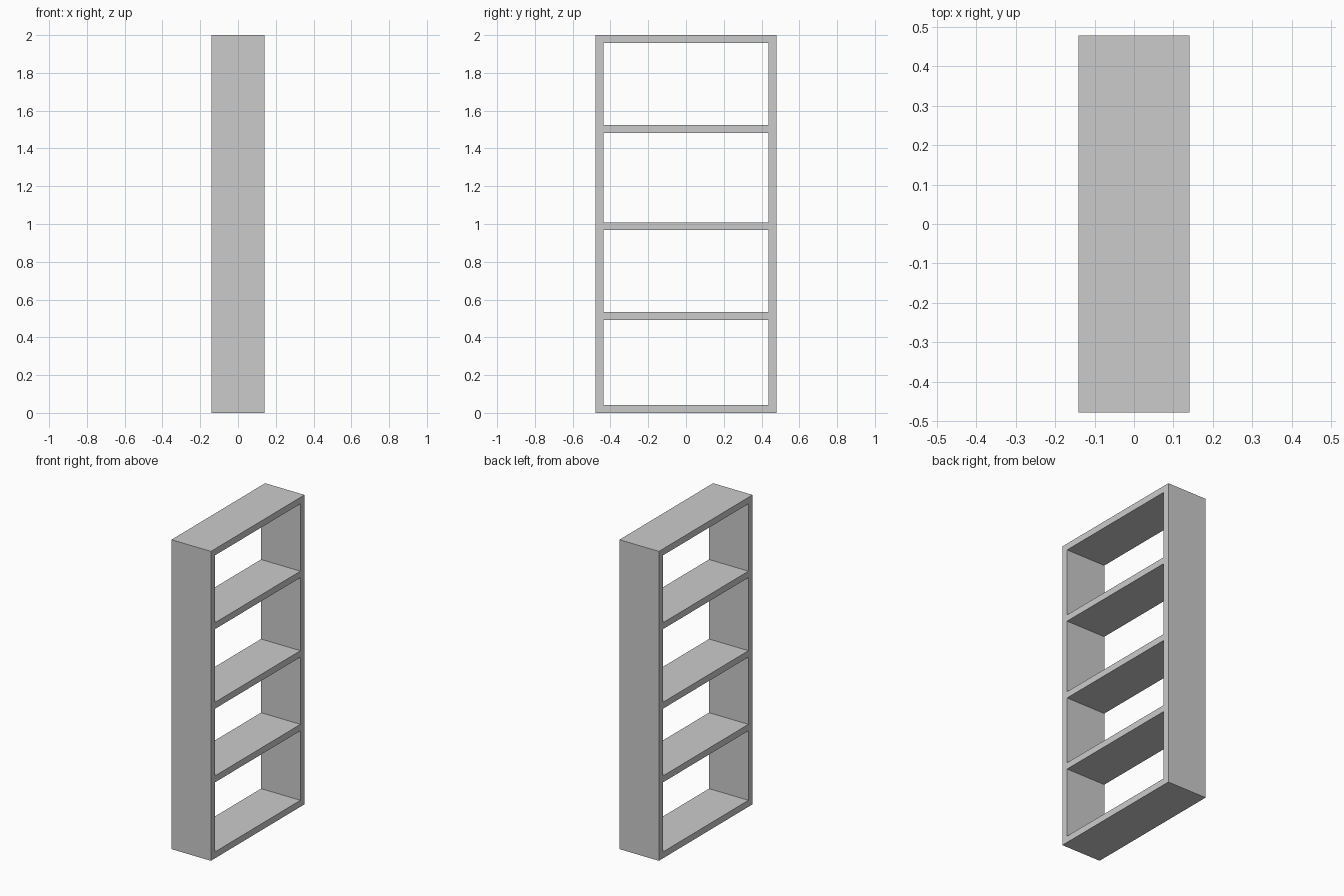
import bpy

if "Cube" in bpy.data.objects:
    bpy.data.objects.remove(bpy.data.objects["Cube"])

DEPTH = 0.282      # along x
HALF_W = 0.478     # half width along y
BOARD = 0.042      # board thickness
HEIGHT = 2.0


def board(name, y0, y1, z0, z1):
    """Full-depth box spanning the given y and z ranges."""
    bpy.ops.mesh.primitive_cube_add(size=1, location=(0, (y0 + y1) / 2, (z0 + z1) / 2))
    ob = bpy.context.object
    ob.name = ob.data.name = name
    for v in ob.data.vertices:
        v.co.x *= DEPTH
        v.co.y *= y1 - y0
        v.co.z *= z1 - z0
    return ob


# upright side panels
inner = HALF_W - BOARD
board("side_panel_left", -HALF_W, -inner, 0, HEIGHT)
board("side_panel_right", inner, HALF_W, 0, HEIGHT)

# horizontal boards between the sides, by underside height
shelves = {
    "bottom_board": 0.0,
    "shelf_lower": 0.491,
    "shelf_middle": 0.967,
    "shelf_upper": 1.481,
    "top_board": HEIGHT - BOARD,
}
for name, z in shelves.items():
    board(name, -inner, inner, z, z + BOARD)
